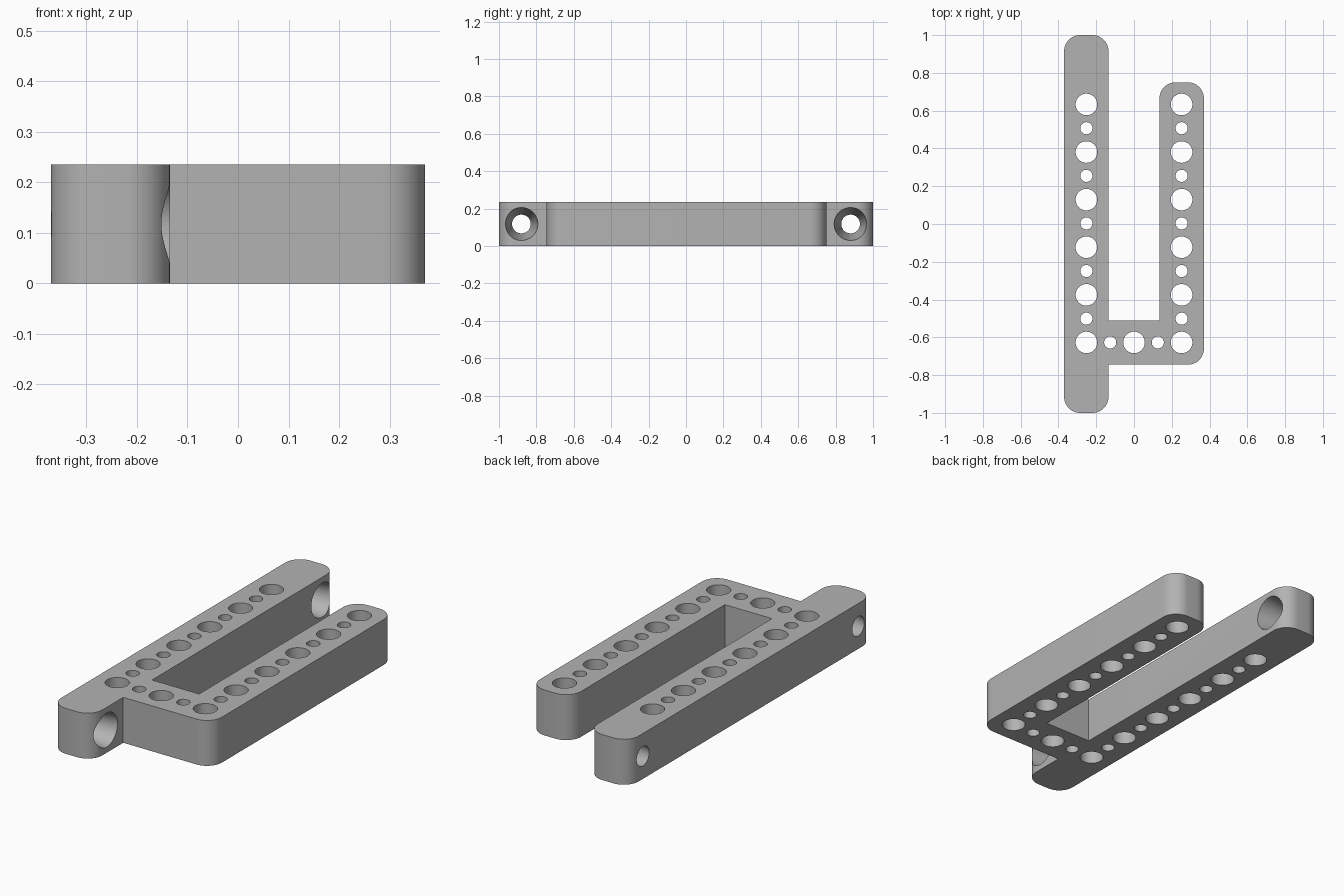
import bpy, bmesh, math
from mathutils import Matrix

if "Cube" in bpy.data.objects:
    bpy.data.objects.remove(bpy.data.objects["Cube"], do_unlink=True)

H = 0.235          # thickness of the frame
OUT, INN = 0.37, 0.135
R = 0.085          # corner radius
PITCH = 0.252

grey = bpy.data.materials.new("plain grey")
grey.use_nodes = True
grey.diffuse_color = (0.45, 0.45, 0.45, 1)
grey.node_tree.nodes["Principled BSDF"].inputs["Base Color"].default_value = (0.45, 0.45, 0.45, 1)


def make_object(name, bm):
    bmesh.ops.recalc_face_normals(bm, faces=bm.faces)
    mesh = bpy.data.meshes.new(name)
    bm.to_mesh(mesh)
    bm.free()
    mesh.materials.append(grey)
    obj = bpy.data.objects.new(name, mesh)
    bpy.context.collection.objects.link(obj)
    return obj


def add_cone(bm, centre, r1, r2, depth, sideways=False):
    turn = Matrix.Rotation(math.pi / 2, 4, 'Y') if sideways else Matrix()
    bmesh.ops.create_cone(bm, cap_ends=True, segments=48, radius1=r1, radius2=r2,
                          depth=depth, matrix=Matrix.Translation(centre) @ turn)


# Outline of the two arms and the bridge; third value is the corner radius
corners = [(-OUT, -1, R), (-INN, -1, R), (-INN, -0.745, 0), (OUT, -0.745, R),
           (OUT, 0.75, R), (INN, 0.75, R), (INN, -0.51, 0), (-INN, -0.51, 0),
           (-INN, 1, R), (-OUT, 1, R)]
outline = []
for i, (x, y, r) in enumerate(corners):
    if r == 0:
        outline.append((x, y))
        continue
    (px, py, _), (nx, ny, _) = corners[i - 1], corners[(i + 1) % len(corners)]
    a = math.atan2(py - y, px - x)
    b = math.atan2(ny - y, nx - x)
    ux, uy, vx, vy = math.cos(a), math.sin(a), math.cos(b), math.sin(b)
    for k in range(13):
        t = k / 12 * math.pi / 2
        s, c = r * (1 - math.sin(t)), r * (1 - math.cos(t))
        outline.append((x + ux * s + vx * c, y + uy * s + vy * c))

bm = bmesh.new()
base = bm.faces.new([bm.verts.new((x, y, 0)) for x, y in outline])
top = bmesh.ops.extrude_face_region(bm, geom=[base])
bmesh.ops.translate(bm, vec=(0, 0, H),
                    verts=[v for v in top["geom"] if isinstance(v, bmesh.types.BMVert)])
frame = make_object("slotted_frame", bm)

# Vertical holes, alternating large and small
bm = bmesh.new()
spots = [(x, -0.627 + k * PITCH / 2, k) for x in (-PITCH, PITCH) for k in range(11)]
spots += [((k - 2) * PITCH / 2, -0.627, k) for k in (1, 2, 3)]
for x, y, k in spots:
    r = 0.032 if k % 2 else 0.057
    add_cone(bm, (x, y, H / 2), r, r, H + 0.1)
pin_holes = make_object("pin_hole_cutter", bm)

# Tapered cross holes through both ends of the long arm
bm = bmesh.new()
slope = (0.088 - 0.05) / (OUT - INN)
for y in (-0.88, 0.88):
    add_cone(bm, (-(OUT + INN) / 2, y, H / 2), 0.05 - slope * 0.02, 0.088 + slope * 0.02,
             OUT - INN + 0.04, True)
cross_holes = make_object("cross_hole_cutter", bm)

for cutter in (pin_holes, cross_holes):
    cutter.hide_render = True
    cutter.hide_viewport = True
    cut = frame.modifiers.new(cutter.name, 'BOOLEAN')
    cut.operation = 'DIFFERENCE'
    cut.solver = 'EXACT'
    cut.object = cutter

# Bake the cuts, drop the cutters and smooth the round walls
bpy.context.view_layer.update()
baked = bpy.data.meshes.new_from_object(frame.evaluated_get(bpy.context.evaluated_depsgraph_get()))
frame.modifiers.clear()
frame.data = baked
for cutter in (pin_holes, cross_holes):
    bpy.data.objects.remove(cutter, do_unlink=True)
bpy.ops.object.select_all(action='DESELECT')
frame.select_set(True)
bpy.context.view_layer.objects.active = frame
bpy.ops.object.shade_smooth_by_angle(angle=math.radians(30))
